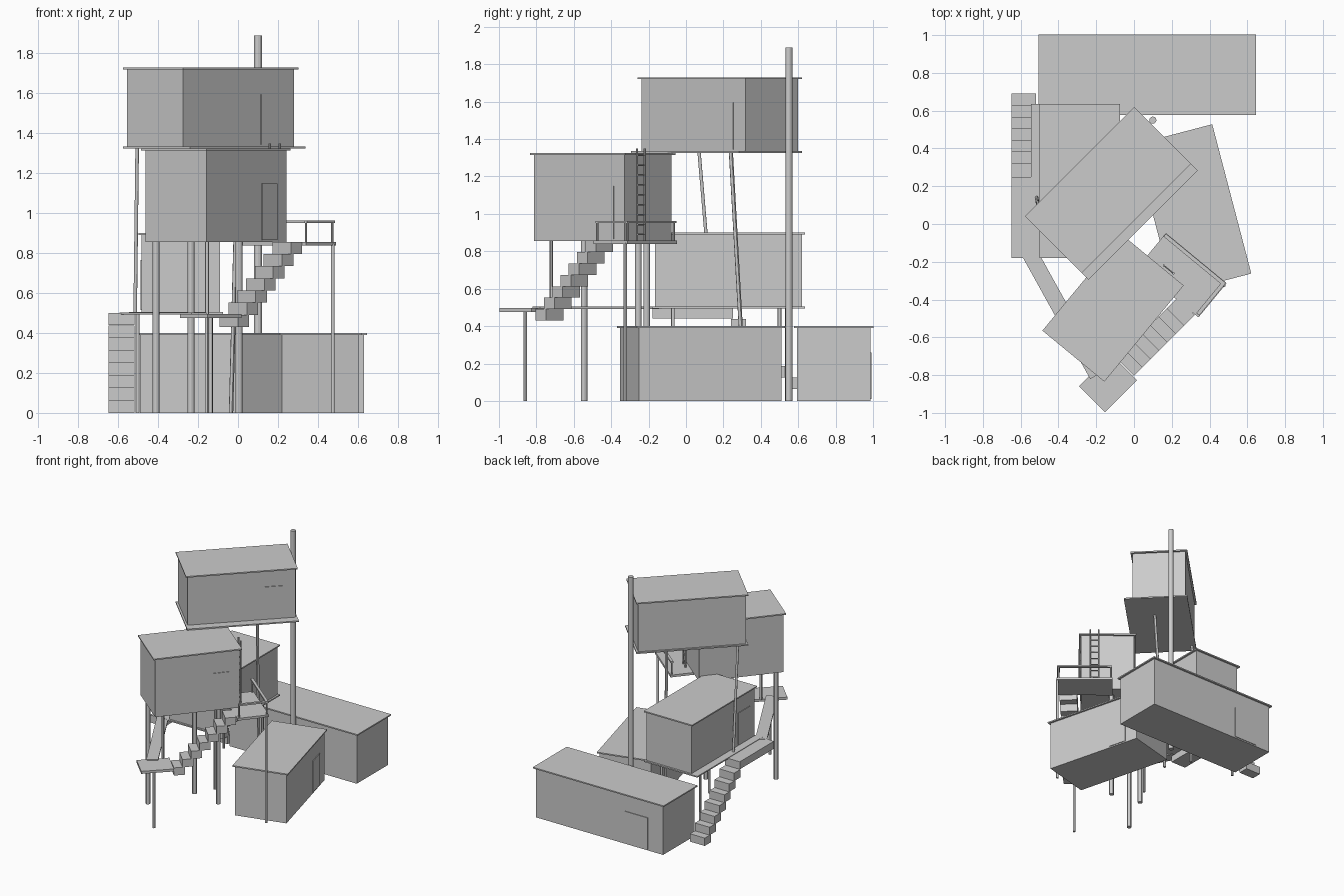
import bpy
from math import radians, cos, sin
from mathutils import Vector, Matrix

if "Cube" in bpy.data.objects:
    bpy.data.objects.remove(bpy.data.objects["Cube"])


def box(name, c, size, angle=0.0):
    """Box centred on c, turned about z by angle degrees."""
    bpy.ops.mesh.primitive_cube_add(size=1, location=c, rotation=(0, 0, radians(angle)))
    o = bpy.context.object
    o.name = name
    o.scale = size
    return o


def rod(name, a, b, r, sides=12):
    """Round bar from a to b."""
    a, b = Vector(a), Vector(b)
    d = b - a
    bpy.ops.mesh.primitive_cylinder_add(vertices=sides, radius=r, depth=d.length, location=(a + b) / 2)
    o = bpy.context.object
    o.name = name
    o.rotation_euler = d.to_track_quat('Z', 'Y').to_euler()
    bpy.ops.object.shade_smooth_by_angle()
    return o


def place(center, angle, x, y, z):
    """Local plan position to world."""
    p = Matrix.Rotation(radians(angle), 3, 'Z') @ Vector((x, y, 0))
    return (center[0] + p.x, center[1] + p.y, z)


def house(name, center, angle, length, z0, z1, side, door_x, door_w=0.145, door_h=0.25, width=0.425):
    """Walls, flat overhanging roof and a door panel on one long side."""
    inset = 0.03
    wz = z1 - 0.01
    box(name + "_walls", (*center, (z0 + wz) / 2), (length - inset, width - inset, wz - z0), angle)
    box(name + "_roof", (*center, z1 - 0.005), (length, width, 0.01), angle)
    dy = side * (width - inset) / 2
    box(name + "_door", place(center, angle, door_x, dy, z0 + 0.01 + door_h / 2),
        (door_w, 0.01, door_h), angle)


def stairs(name, start, direction, count, z0, rise=0.0625, run=0.0615, width=0.13, depth=0.08):
    """Overlapping block steps climbing along direction (degrees)."""
    a = radians(direction)
    for i in range(count):
        c = (start[0] + cos(a) * run * i, start[1] + sin(a) * run * i, z0 + rise * (i + 0.5))
        box(f"{name}_{i + 1}", c, (depth, width, rise), direction)


# Five cabins
D, DA = (-0.111, -0.445), 50.5
E, EA = (-0.1375, 0.18), 45
house("back_cabin", (0.07, 0.79), 0, 1.15, 0, 0.40, 1, -0.328, 0.2)
house("right_cabin", (0.312, 0.079), 104.67, 0.817, 0, 0.40, -1, 0.22)
house("left_cabin", (-0.287, 0.228), 90, 0.817, 0.505, 0.90, 1, -0.26)
house("front_cabin", D, DA, 0.66, 0.855, 1.325, -1, 0.18, 0.12, 0.285)
house("top_cabin", E, EA, 0.818, 1.335, 1.73, -1, 0.23)

# Left cabin deck, stair and stair landing
box("left_deck", (-0.31, 0.228, 0.5), (0.47, 0.817, 0.01))
box("left_landing", (-0.583, 0.035, 0.471), (0.13, 0.43, 0.06))
stairs("left_step", (-0.583, 0.65), -90, 7, 0)

# Walkway to the front landing
a, b = Vector((-0.555, -0.15)), Vector((-0.195, -0.80))
d = b - a
mid = (a + b) / 2
box("walkway", (mid.x, mid.y, 0.498), (d.length, 0.085, 0.012), -61)

# Front landing and stair up to the balcony
box("front_landing", (-0.137, -0.843, 0.486), (0.24, 0.195, 0.02), 45)
stairs("front_step", (-0.018, -0.73), 45, 7, 0.43, 0.061, 0.0625)

# Balcony and railing around the front cabin corner
box("balcony_deck", place(D, DA, 0.367, -0.172, 0.848), (0.235, 0.417, 0.018), DA)
rail = [(0.472, 0.025), (0.472, -0.367), (0.265, -0.367)]
for i, (x, y) in enumerate(rail):
    rod(f"railing_post_{i}", place(D, DA, x, y, 0.85), place(D, DA, x, y, 0.955), 0.006, 8)
box("railing_long", place(D, DA, 0.472, -0.171, 0.957), (0.02, 0.41, 0.012), DA)
box("railing_short", place(D, DA, 0.368, -0.367, 0.957), (0.215, 0.02, 0.012), DA)

# Ladder to the top cabin deck
for i, y in enumerate((-0.065, -0.13)):
    rod(f"ladder_rail_{i}", place(D, DA, 0.345, y, 0.855), place(D, DA, 0.345, y, 1.35), 0.006, 8)
for i in range(9):
    z = 0.89 + 0.053 * i
    rod(f"ladder_rung_{i}", place(D, DA, 0.345, -0.065, z), place(D, DA, 0.345, -0.13, z), 0.004, 6)

# Top cabin deck
box("top_deck", place(E, EA, 0, -0.025, 1.33), (0.818, 0.475, 0.01), EA)

# Main posts and tall mast
for i, (x, y) in enumerate([(-0.41, -0.545), (0.005, -0.255), (-0.235, -0.21)]):
    rod(f"front_cabin_post_{i}", (x, y, 0), (x, y, 0.86), 0.0175)
rod("tall_mast", (0.1, 0.55, 0), (0.1, 0.55, 1.89), 0.019)

# Thin posts
thin = {
    "landing_post": (-0.137, -0.86, 0, 0.48),
    "front_corner_post": (-0.155, -0.72, 0.495, 0.86),
    "balcony_post": (0.475, -0.325, 0, 0.845),
    "left_post_front": (-0.157, -0.07, 0, 0.5),
    "left_post_back": (-0.135, 0.5, 0, 0.5),
    "left_post_outer": (-0.503, 0.54, 0, 0.5),
}
for n, (x, y, z0, z1) in thin.items():
    rod(n, (x, y, z0), (x, y, z1), 0.0095)

# Leaning struts under the top cabin
rod("strut_left", (-0.515, 0.14, 0.5), (-0.505, 0.07, 1.33), 0.009)
rod("strut_right", (-0.035, 0.315, 0), (0.0, 0.24, 1.33), 0.011)
